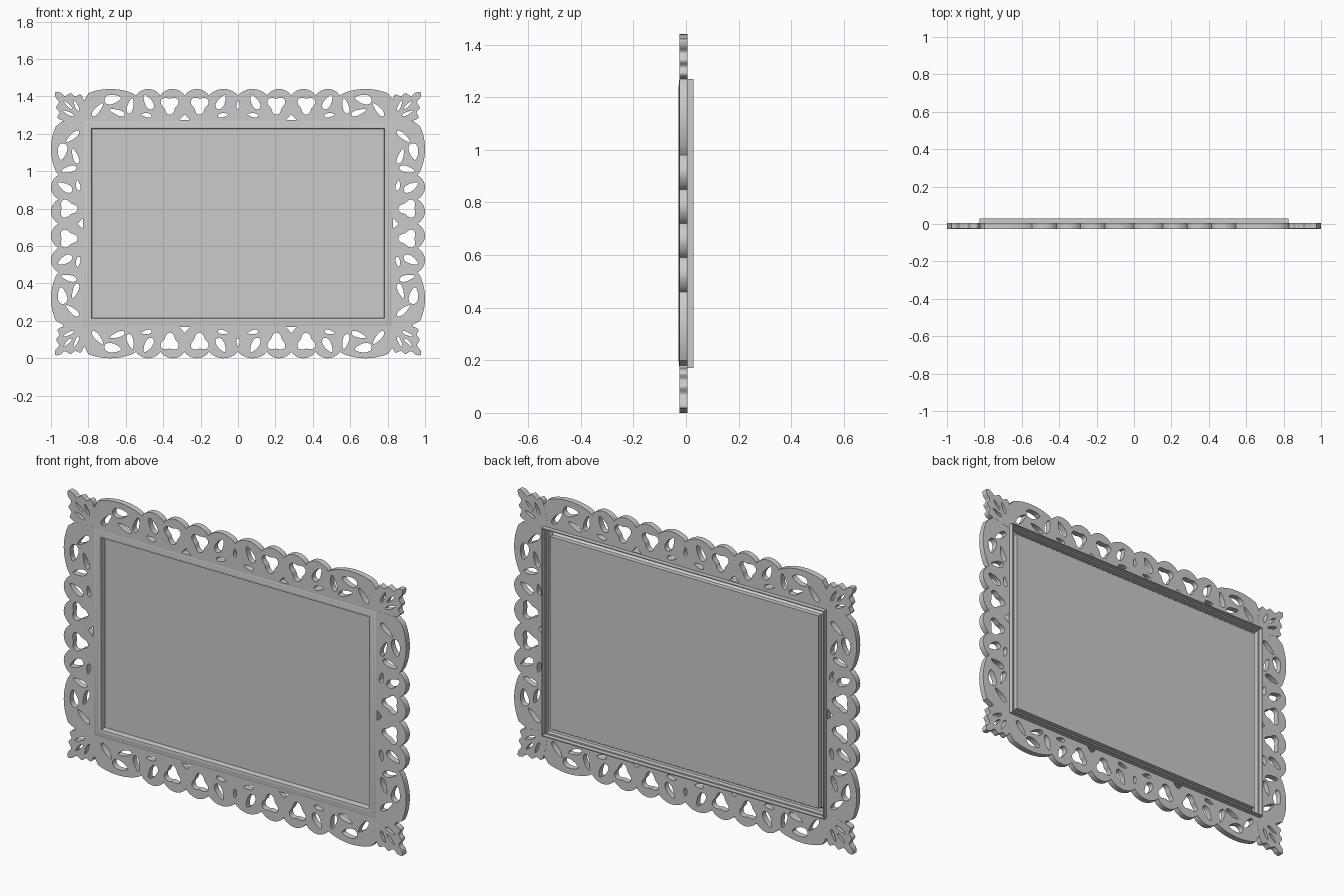
import bpy, bmesh, math

if "Cube" in bpy.data.objects:
    bpy.data.objects.remove(bpy.data.objects["Cube"])

CZ = 0.72            # height of the frame centre
HW, HH = 0.825, 0.55 # half size of the moulding outside


def leaf(t, h, a, b, deg, n=20):
    """Pointed leaf-shaped opening."""
    c, s = math.cos(math.radians(deg)), math.sin(math.radians(deg))
    pts = []
    for i in range(n):
        u = 2 * math.pi * i / n
        x, y = a * math.cos(u), b * math.sin(u) * (1 - 0.35 * math.cos(u))
        pts.append((t + x * c - y * s, h + x * s + y * c))
    return pts


def bloom(t, h, r, n=36):
    """Large three-lobed opening."""
    pts = []
    for i in range(n):
        u = 2 * math.pi * i / n
        q = r * (1 + 0.22 * math.cos(3 * (u - 0.5)))
        pts.append((t + q * math.cos(u), h + q * math.sin(u)))
    return pts


def smooth_loop(p, k=5):
    """Catmull-Rom loop through the points."""
    out, n = [], len(p)
    for i in range(n):
        a, b, c, d = (p[(i + j - 1) % n] for j in range(4))
        for m in range(k):
            u = m / k
            out.append(tuple(0.5 * (2 * b[j] + (c[j] - a[j]) * u
                       + (2 * a[j] - 5 * b[j] + 4 * c[j] - d[j]) * u * u
                       + (3 * b[j] - a[j] - 3 * c[j] + d[j]) * u ** 3) for j in (0, 1)))
    return out


def fret(name, loops, place, y=-0.01):
    """Extruded flat fretwork with holes; place maps (t, h) to (x, z)."""
    cu = bpy.data.curves.new(name, 'CURVE')
    cu.dimensions, cu.fill_mode, cu.extrude = '2D', 'BOTH', 0.0155
    for loop in loops:
        sp = cu.splines.new('POLY')
        sp.points.add(len(loop) - 1)
        for q, p in zip(sp.points, loop):
            x, z = place(*p)
            q.co = (x, z, 0, 1)
        sp.use_cyclic_u = True
    ob = bpy.data.objects.new(name, cu)
    bpy.context.collection.objects.link(ob)
    ob.rotation_euler = (math.pi / 2, 0, 0)
    ob.location = (0, y, CZ)
    bpy.ops.object.select_all(action='DESELECT')
    ob.select_set(True)
    bpy.context.view_layer.objects.active = ob
    bpy.ops.object.convert(target='MESH')
    bpy.ops.object.shade_smooth_by_angle(angle=math.radians(35))


# openings measured from a waist: inner scroll unit and end unit
SCROLL = [bloom(0.08, 0.085, 0.043), leaf(0.195, 0.1, 0.043, 0.02, 60),
          leaf(0.205, 0.03, 0.028, 0.011, 10)]
END = [leaf(0.29, 0.08, 0.042, 0.016, 105), leaf(0.385, 0.115, 0.045, 0.024, 170),
       leaf(0.36, 0.045, 0.042, 0.014, 20), leaf(0.465, 0.06, 0.045, 0.014, 130)]
WAIST = [(-0.028, 0.004), (0.028, 0.004), (0.0, 0.034)]


def shift(loop, off, sgn):
    return [(off + sgn * t, h) for t, h in loop]


def strip(notches, half, peak):
    """Scalloped outline over mirrored notch positions."""
    ns = sorted({s * n for n in notches for s in (-1, 1)})
    pts = [(-half, -0.012), (-half, 0.11)]
    for a, b in zip(ns, ns[1:]):
        for i in range(14):
            u = i / 14
            low = 0.135
            if abs(a) > 0.5 and i == 0 and a == ns[0]:
                low = 0.11
            pts.append((a + (b - a) * u, low + (peak - low) * math.sin(math.pi * u) ** 0.7))
    return pts + [(half, 0.11), (half, -0.012)]


# top and bottom rails: waists at +-0.285
rail = [strip([0, 0.155, 0.285, 0.415, 0.545, 0.82], 0.83, 0.17)]
for s in (-1, 1):
    rail.append(shift(WAIST, s * 0.285, 1))
    for h in SCROLL:
        rail += [shift(h, s * 0.285, s), shift(h, s * 0.285, -s)]
    rail += [shift(h, s * 0.285, s) for h in END]
rail.append(leaf(0, 0.085, 0.022, 0.009, 90))
fret("top_fretwork", rail, lambda t, h: (t, HH + h))
fret("bottom_fretwork", rail, lambda t, h: (t, -HH - h))

# side rails: single waist in the middle
side = [strip([0, 0.13, 0.26, 0.54], 0.55, 0.175), WAIST]
for s in (-1, 1):
    side += [shift(h, 0, s) for h in SCROLL + END]
fret("right_fretwork", side, lambda t, h: (HW + h, t))
fret("left_fretwork", side, lambda t, h: (-HW - h, t))

# corner palmettes
half = [(0.0, 0.105), (0.018, 0.14), (0.045, 0.13), (0.07, 0.147), (0.1, 0.132), (0.125, 0.15)]
lobes = [(-0.012, -0.012)] + half + [(0.152, 0.152)] + [(b, a) for a, b in reversed(half)]
slits = [leaf(0.04, 0.082, 0.032, 0.008, 65), leaf(0.082, 0.04, 0.032, 0.008, 25),
         leaf(0.085, 0.085, 0.03, 0.007, 45)]
for sx, nx in ((1, "right"), (-1, "left")):
    for sz, nz in ((1, "top"), (-1, "bottom")):
        fret(f"{nz}_{nx}_corner", [smooth_loop(lobes)] + slits,
             lambda u, v, sx=sx, sz=sz: (sx * (HW + u), sz * (HH + v)), -0.0095)

# moulding: hollow-backed profile (distance inside the outer edge, depth) swept round
arc = [(0.03 - 0.018 * math.cos(a), -0.018 - 0.010 * math.sin(a))
       for a in (math.pi * i / 8 for i in range(2, 7))]
profile = ([(0, 0.029), (0, -0.022), (0.006, -0.026)] + arc +
           [(0.045, -0.012), (0.045, 0.014), (0.041, 0.014), (0.041, -0.01),
            (0.03, -0.022), (0.012, -0.02), (0.005, -0.016), (0.005, 0.029)])
bm = bmesh.new()
rings = []
for d, y in profile:
    rings.append([bm.verts.new((sx * (HW - d), y, CZ + sz * (HH - d)))
                  for sx, sz in ((-1, -1), (1, -1), (1, 1), (-1, 1))])
for i, r in enumerate(rings):
    q = rings[(i + 1) % len(rings)]
    for k in range(4):
        m = (k + 1) % 4
        bm.faces.new((r[k], r[m], q[m], q[k]))
bmesh.ops.recalc_face_normals(bm, faces=bm.faces)
me = bpy.data.meshes.new("moulding")
bm.to_mesh(me)
bm.free()
ob = bpy.data.objects.new("moulding", me)
bpy.context.collection.objects.link(ob)
bpy.ops.object.select_all(action='DESELECT')
ob.select_set(True)
bpy.context.view_layer.objects.active = ob
bpy.ops.object.shade_smooth_by_angle(angle=math.radians(40))

# mirror panel
bpy.ops.mesh.primitive_cube_add(size=1, location=(0, 0.009, CZ))
panel = bpy.context.object
panel.name = "mirror_panel"
panel.scale = (1.565, 0.008, 1.015)
